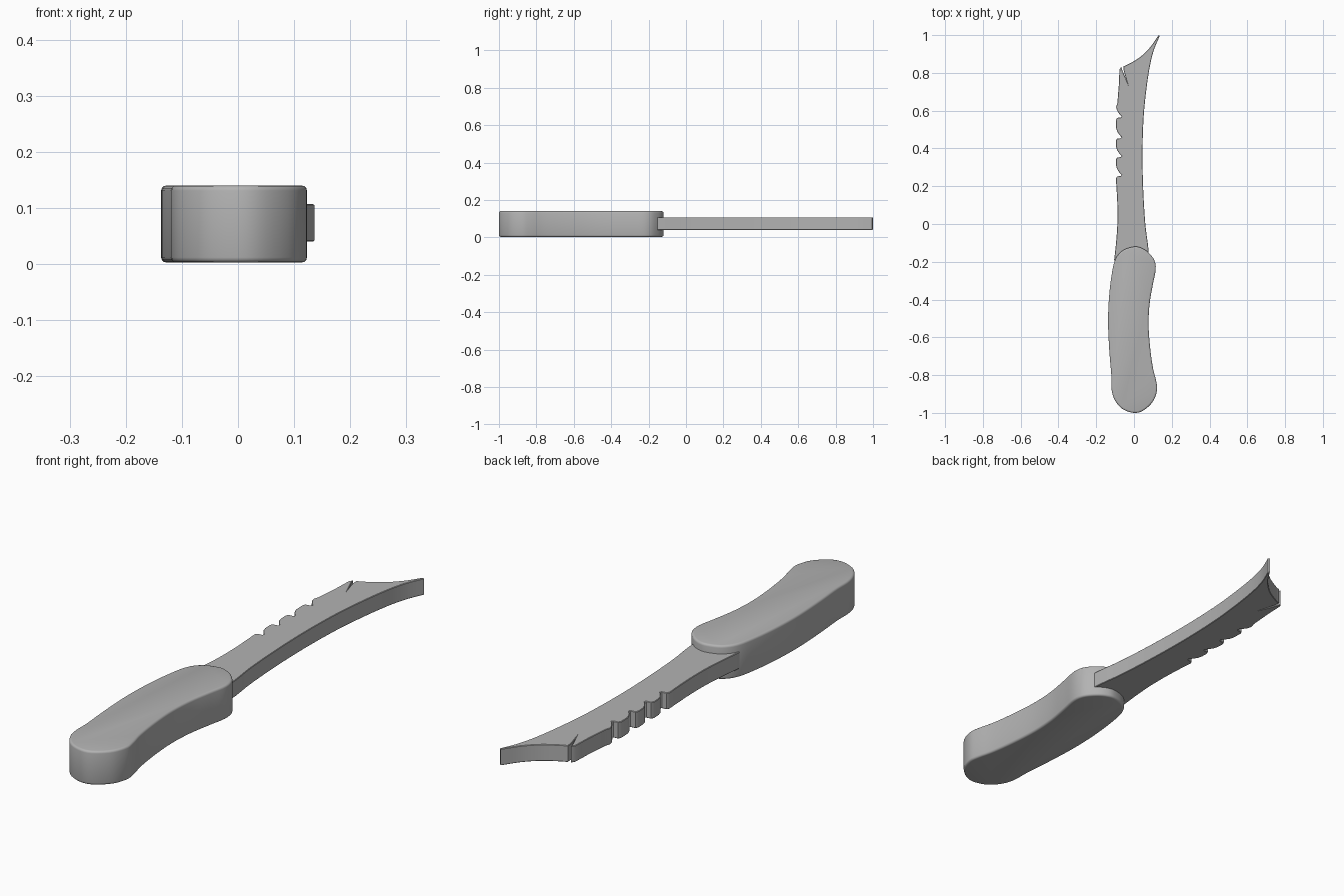
import bpy, bmesh, math
from mathutils import Vector

cube = bpy.data.objects.get("Cube")
if cube:
    bpy.data.objects.remove(cube, do_unlink=True)

grey = bpy.data.materials.new("plain grey")
grey.use_nodes = True
colour = (0.45, 0.45, 0.45, 1)
grey.diffuse_color = colour
grey.node_tree.nodes["Principled BSDF"].inputs["Base Color"].default_value = colour


def smooth(points, closed=False, steps=4):
    """Catmull-Rom curve through the points."""
    p = [Vector(q) for q in points]
    n = len(p)
    get = (lambda i: p[i % n]) if closed else (lambda i: p[max(0, min(n - 1, i))])
    out = []
    for i in range(n if closed else n - 1):
        a, b, c, d = get(i - 1), get(i), get(i + 1), get(i + 2)
        for k in range(steps):
            t = k / steps
            out.append(0.5 * (2 * b + (c - a) * t + (2 * a - 5 * b + 4 * c - d) * t * t
                              + (3 * b - a - 3 * c + d) * t ** 3))
    return out if closed else out + [p[-1]]


def slab(name, outline, z0, z1, bevel, segments):
    """Flat outline extruded upwards, with softened rims."""
    bm = bmesh.new()
    face = bm.faces.new([bm.verts.new((p[0], p[1], z0)) for p in outline])
    top = bmesh.ops.extrude_face_region(bm, geom=[face])["geom"]
    bmesh.ops.translate(bm, vec=(0, 0, z1 - z0),
                        verts=[v for v in top if isinstance(v, bmesh.types.BMVert)])
    bmesh.ops.recalc_face_normals(bm, faces=bm.faces)
    # Round only the top and bottom rims
    rims = [e for e in bm.edges if abs(e.verts[0].co.z - e.verts[1].co.z) < 1e-6]
    bmesh.ops.bevel(bm, geom=rims, offset=bevel, segments=segments, profile=0.5,
                    affect='EDGES', clamp_overlap=True)
    mesh = bpy.data.meshes.new(name)
    bm.to_mesh(mesh)
    bm.free()
    mesh.materials.append(grey)
    obj = bpy.data.objects.new(name, mesh)
    bpy.context.collection.objects.link(obj)
    bpy.ops.object.select_all(action='DESELECT')
    obj.select_set(True)
    bpy.context.view_layer.objects.active = obj
    bpy.ops.object.shade_smooth_by_angle(angle=math.radians(35))
    return obj


# Handle: thick curved grip with rounded ends
grip = [(0, -0.12), (-0.06, -0.14), (-0.1, -0.19), (-0.12, -0.28), (-0.133, -0.4),
        (-0.137, -0.53), (-0.13, -0.68), (-0.12, -0.8), (-0.118, -0.88), (-0.1, -0.935),
        (-0.06, -0.98), (0, -1.0), (0.05, -0.987), (0.1, -0.94), (0.122, -0.88),
        (0.117, -0.83), (0.1, -0.76), (0.085, -0.65), (0.077, -0.53), (0.083, -0.42),
        (0.1, -0.32), (0.115, -0.24), (0.107, -0.19), (0.075, -0.15), (0.04, -0.127)]
slab("handle", smooth(grip, closed=True), 0.003, 0.14, 0.009, 3)

# Blade: back edge running up from the handle to the hooked tip
back = smooth([(0.085, -0.25), (0.075, -0.12), (0.06, 0.0), (0.049, 0.18), (0.045, 0.36),
               (0.05, 0.55), (0.064, 0.7), (0.083, 0.83), (0.105, 0.92), (0.136, 0.995)])
# Concave end from the tip to the front corner
end = smooth([(0.13, 1.0), (0.085, 0.935), (0.03, 0.882), (-0.03, 0.846), (-0.056, 0.835)])
# Small slit beside the corner
slit = [(-0.054, 0.81), (-0.04, 0.762), (-0.061, 0.812), (-0.068, 0.832), (-0.077, 0.818)]
# Toothed edge, from the tip downwards
teeth = [(-0.08, 0.74), (-0.088, 0.64)]
for y in (0.57, 0.46, 0.36, 0.26):
    teeth += [(-0.095, y + 0.05), (-0.09, y + 0.032), (-0.078, y + 0.013),
              (-0.066, y), (-0.07, y - 0.006), (-0.09, y - 0.008), (-0.096, y - 0.02)]
spine = smooth([(-0.093, 0.2), (-0.088, 0.1), (-0.088, 0.0), (-0.095, -0.1), (-0.105, -0.19)])
spine += [(-0.08, -0.25)]
slab("blade", back + end + slit + teeth + spine, 0.04, 0.107, 0.002, 1)
